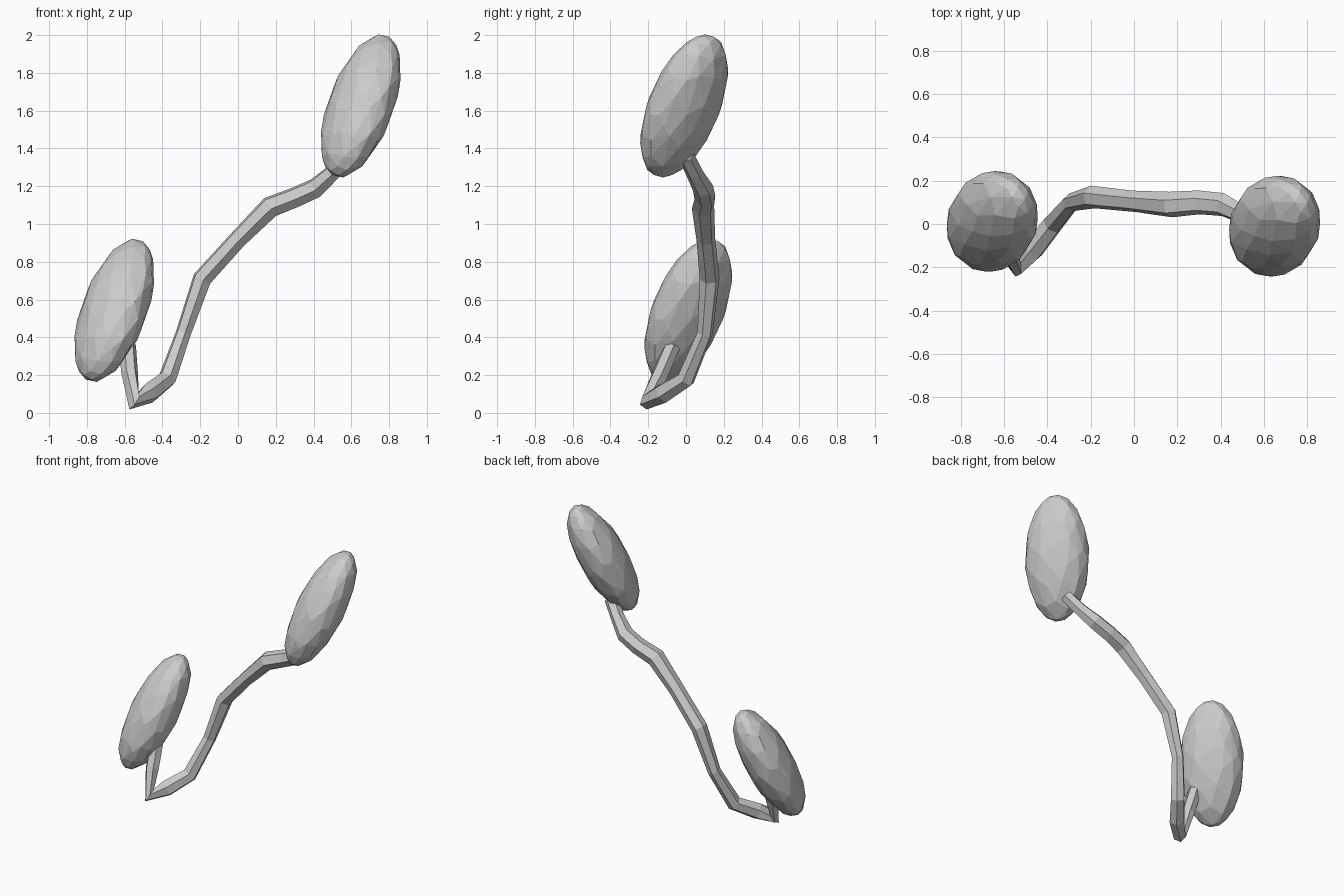
import bpy, bmesh, math
from mathutils import Matrix

if "Cube" in bpy.data.objects:
    bpy.data.objects.remove(bpy.data.objects["Cube"])


def head(name, center):
    """Faceted, leaning egg: a unit sphere sheared along its height."""
    bm = bmesh.new()
    bmesh.ops.create_icosphere(bm, subdivisions=3, radius=1.0)
    lean = Matrix(((0.182, 0.0, 0.109),
                   (-0.046, 0.195, 0.119),
                   (0.0, 0.0, 0.378)))
    for v in bm.verts:
        v.co = lean @ v.co
    me = bpy.data.meshes.new(name)
    bm.to_mesh(me)
    bm.free()
    ob = bpy.data.objects.new(name, me)
    ob.location = center
    bpy.context.collection.objects.link(ob)
    # fewer, irregular flat facets
    dec = ob.modifiers.new("facets", 'DECIMATE')
    dec.ratio = 0.6
    return ob


# two matching heads
head("upper_head", (0.65, -0.01, 1.625))
head("lower_head", (-0.655, 0.012, 0.543))

# bent connecting stem: x, y, z, radius
path = [(-0.585, -0.07, 0.36, 0.045), (-0.575, -0.13, 0.22, 0.045),
        (-0.55, -0.195, 0.062, 0.052), (-0.47, -0.12, 0.105, 0.055),
        (-0.375, 0.00, 0.18, 0.050), (-0.29, 0.10, 0.42, 0.042),
        (-0.19, 0.125, 0.71, 0.053), (0.0, 0.105, 0.92, 0.050),
        (0.17, 0.09, 1.09, 0.060), (0.30, 0.10, 1.14, 0.056),
        (0.41, 0.09, 1.19, 0.055), (0.50, 0.045, 1.27, 0.045),
        (0.58, 0.0, 1.36, 0.045)]
cu = bpy.data.curves.new("stem", 'CURVE')
cu.dimensions = '3D'
cu.bevel_depth = 1.0
cu.bevel_resolution = 1
cu.use_fill_caps = True
sp = cu.splines.new('POLY')
sp.points.add(len(path) - 1)
for p, (x, y, z, r) in zip(sp.points, path):
    p.co = (x, y, z, 1)
    p.radius = r
sp.use_smooth = False
stem = bpy.data.objects.new("stem", cu)
bpy.context.collection.objects.link(stem)
bpy.context.view_layer.objects.active = stem
stem.select_set(True)
bpy.ops.object.convert(target='MESH')
bpy.ops.object.shade_flat()
